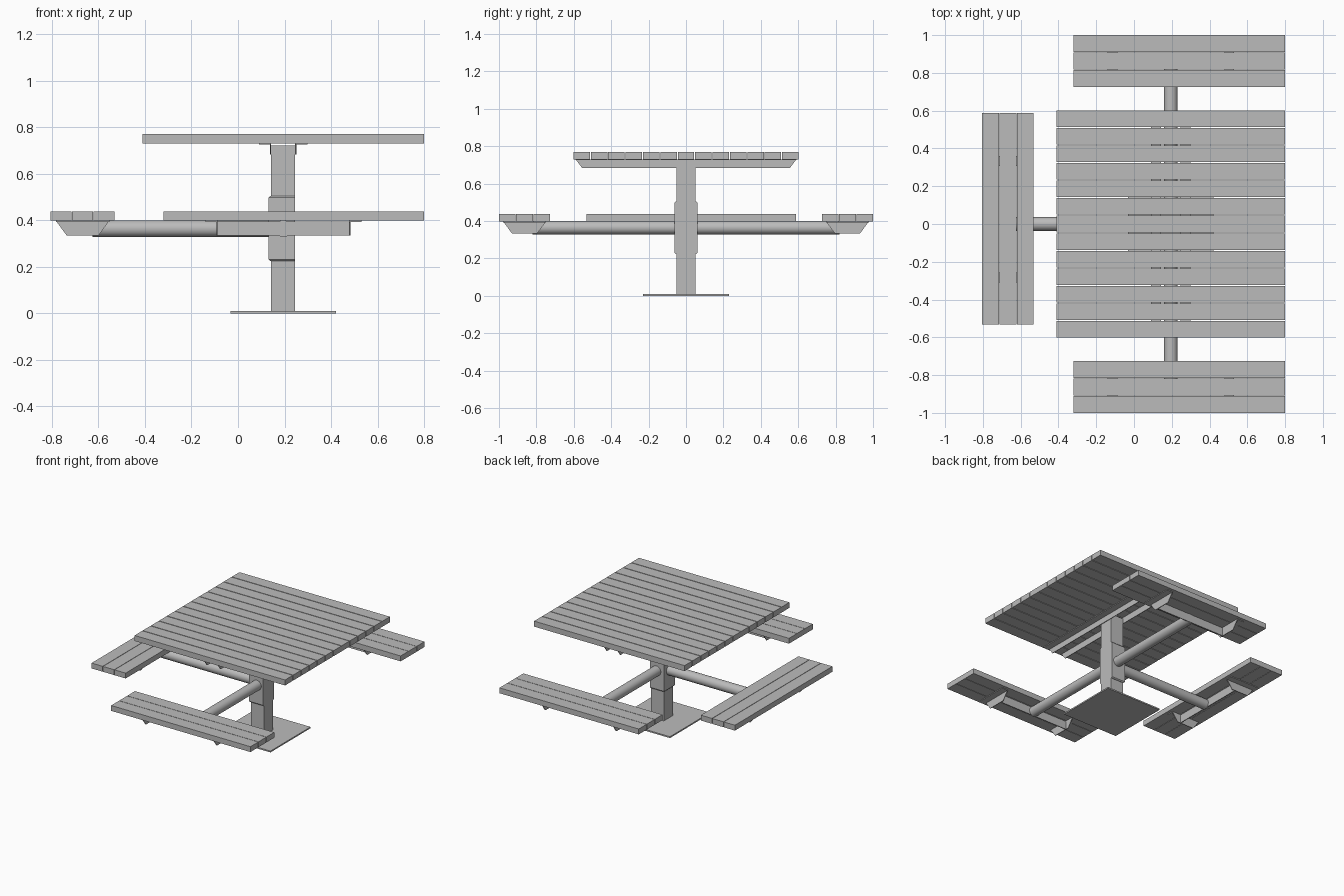
import bpy, bmesh
from math import pi
from mathutils import Matrix, Vector

cube = bpy.data.objects.get("Cube")
if cube:
    bpy.data.objects.remove(cube)

grey = bpy.data.materials.new("grey_paint")
grey.use_nodes = True
COLOUR = (0.5, 0.5, 0.5, 1)
grey.diffuse_color = COLOUR
grey.node_tree.nodes["Principled BSDF"].inputs["Base Color"].default_value = COLOUR

POST_X = 0.195


def finish(name, bm, matrix=Matrix()):
    """Turn a bmesh into a named, painted object."""
    bm.transform(matrix)
    bmesh.ops.recalc_face_normals(bm, faces=bm.faces)
    mesh = bpy.data.meshes.new(name)
    bm.to_mesh(mesh)
    bm.free()
    mesh.materials.append(grey)
    obj = bpy.data.objects.new(name, mesh)
    bpy.context.collection.objects.link(obj)
    return obj


def box(name, lo, hi, matrix=Matrix()):
    bm = bmesh.new()
    bmesh.ops.create_cube(bm, size=1)
    lo, hi = Vector(lo), Vector(hi)
    for v in bm.verts:
        v.co = (lo + hi) / 2 + v.co * (hi - lo)
    return finish(name, bm, matrix)


def planks(name, count, x0, x1, y0, y1, z0, z1, gap, matrix=Matrix()):
    """Row of boards running along x, stacked along y."""
    pitch = (y1 - y0 + gap) / count
    for i in range(count):
        y = y0 + i * pitch
        box(f"{name}_{i + 1}", (x0, y, z0), (x1, y + pitch - gap, z1), matrix)


def angle_iron(name, x, side, y0, y1, slope, z0, z1, matrix=Matrix()):
    """Upright web with sloped ends along y and a flat flange on top."""
    t = 0.005
    bm = bmesh.new()
    web = [(y0, z1), (y1, z1), (y1 - slope, z0), (y0 + slope, z0)]
    face = bm.faces.new([bm.verts.new((x, y, z)) for y, z in web])
    ext = bmesh.ops.extrude_face_region(bm, geom=[face])
    for v in ext["geom"]:
        if isinstance(v, bmesh.types.BMVert):
            v.co.x += side * t
    finish(name + "_web", bm, matrix)
    xs = sorted((x, x + side * 0.052))
    box(name + "_flange", (xs[0], y0, z1 - t), (xs[1], y1, z1), matrix)


def tube(name, start, end, radius, matrix=Matrix()):
    """Round arm running along y."""
    bm = bmesh.new()
    bmesh.ops.create_cone(bm, cap_ends=True, segments=32, radius1=radius,
                          radius2=radius, depth=end - start)
    turn = Matrix.Translation((0, (start + end) / 2, 0.364)) @ Matrix.Rotation(pi / 2, 4, "X")
    bm.transform(turn)
    for f in bm.faces:
        f.smooth = len(f.verts) == 4
    obj = finish(name, bm, matrix)
    for e in obj.data.edges:
        a, b = (obj.data.vertices[i].co for i in e.vertices)
        e.use_edge_sharp = (a - b).length < radius


def bench(name, matrix, reach, shift):
    """Seat, brackets and arm; local +y points away from the post."""
    c = reach
    planks(name + "_plank", 3, shift - 0.56, shift + 0.56, c - 0.137, c + 0.137,
           0.398, 0.437, 0.003, matrix)
    for side, label in ((-1, "a"), (1, "b")):
        mid = shift * 0.9 if name == "side_bench" else 0
        angle_iron(f"{name}_bracket_{label}", mid + side * 0.283, side,
                   c - 0.115, c + 0.115, 0.047, 0.334, 0.398, matrix)
    mid = shift * 0.9 if name == "side_bench" else 0
    box(name + "_crossbar", (mid - 0.283, c - 0.045, 0.334),
        (mid + 0.283, c - 0.039, 0.394), matrix)
    tube(name + "_arm", 0.045, c - 0.042, 0.036, matrix)


# Base plate, post and the thicker collar where the arms meet
box("base_plate", (-0.032, -0.23, 0), (0.422, 0.23, 0.01))
box("post", (0.142, -0.052, 0.01), (0.246, 0.052, 0.722))
bm = bmesh.new()
bmesh.ops.create_cube(bm, size=1)
for v in bm.verts:
    v.co = Vector((0.1885, 0, 0.364)) + v.co * Vector((0.113, 0.124, 0.28))
ends = [e for e in bm.edges if abs(e.verts[0].co.z - e.verts[1].co.z) < 0.01
        and not all(v.co.x > 0.2 for v in e.verts)]
bmesh.ops.bevel(bm, geom=ends, offset=0.007, segments=1, affect="EDGES")
finish("collar", bm)

# Table top and its two supports
planks("table_plank", 13, -0.41, 0.80, -0.602, 0.602, 0.73, 0.77, 0.005)
for side, x, label in ((-1, 0.142, "right"), (1, 0.246, "left")):
    angle_iron(f"table_support_{label}", x, side, -0.59, 0.59, 0.035, 0.683, 0.73)

# Three benches around the post
post = Matrix.Translation((POST_X, 0, 0))
bench("back_bench", post, 0.863, 0.045)
bench("front_bench", post @ Matrix.Scale(-1, 4, (0, 1, 0)), 0.863, 0.045)
bench("side_bench", post @ Matrix.Rotation(pi / 2, 4, "Z"), 0.863, 0.028)
